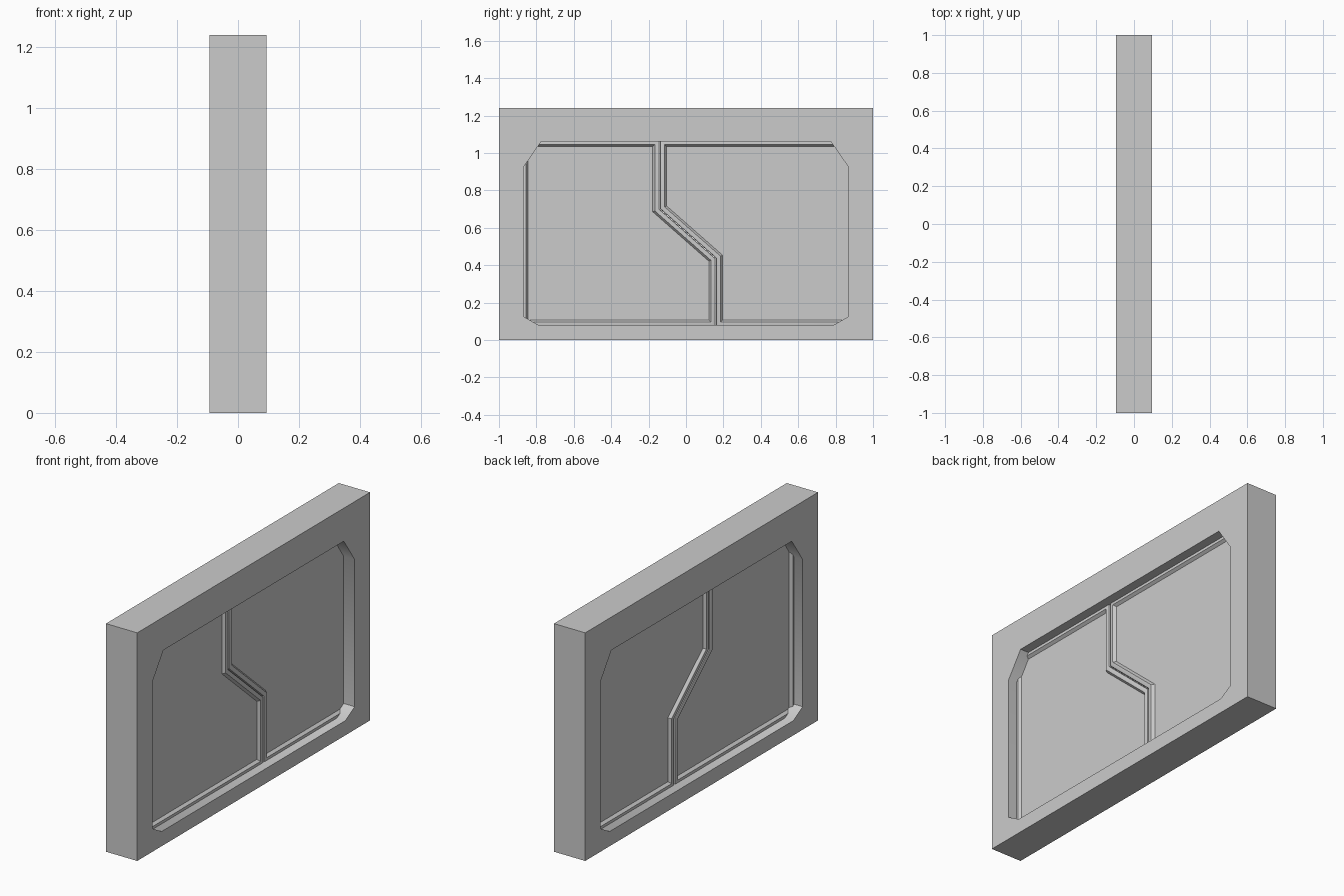
import bpy, bmesh, math

if "Cube" in bpy.data.objects:
    bpy.data.objects.remove(bpy.data.objects["Cube"])


def prism(name, pts, half):
    """Extrude a closed (y, z) outline symmetrically along x."""
    bm = bmesh.new()
    f = bm.faces.new([bm.verts.new((-half, y, z)) for y, z in pts])
    r = bmesh.ops.extrude_face_region(bm, geom=[f])
    vs = [e for e in r['geom'] if isinstance(e, bmesh.types.BMVert)]
    bmesh.ops.translate(bm, verts=vs, vec=(2 * half, 0, 0))
    bmesh.ops.recalc_face_normals(bm, faces=bm.faces)
    me = bpy.data.meshes.new(name)
    bm.to_mesh(me)
    bm.free()
    ob = bpy.data.objects.new(name, me)
    bpy.context.collection.objects.link(ob)
    return ob


def leaf(name, pts):
    """Door leaf with a raised, softened rim on both faces."""
    ob = prism(name, pts, 0.043)
    bm = bmesh.new()
    bm.from_mesh(ob.data)
    bm.faces.ensure_lookup_table()
    outer = [f for f in bm.faces if abs(f.normal.x) > 0.9]
    rim_edges = list({e for f in outer for e in f.edges})
    for f in outer:
        bmesh.ops.inset_region(bm, faces=[f], thickness=0.024, use_even_offset=True)
        bmesh.ops.inset_region(bm, faces=[f], thickness=0.011, depth=-0.015,
                               use_even_offset=True)
    bmesh.ops.bevel(bm, geom=rim_edges, offset=0.008, segments=2, profile=0.5,
                    affect='EDGES')
    bm.to_mesh(ob.data)
    bm.free()
    return ob


def smooth(ob):
    bpy.ops.object.select_all(action='DESELECT')
    ob.select_set(True)
    bpy.context.view_layer.objects.active = ob
    bpy.ops.object.shade_smooth_by_angle(angle=math.radians(35))


# Frame: solid slab with an eight-sided opening
frame = prism("door_frame", [(-1, 0), (1, 0), (1, 1.24), (-1, 1.24)], 0.094)
half_hole = [(0.79, 0.08), (0.868, 0.125), (0.868, 0.925), (0.775, 1.06)]
hole = prism("opening_cutter",
             half_hole + [(-y, z) for y, z in reversed(half_hole)], 0.2)
mod = frame.modifiers.new("opening", 'BOOLEAN')
mod.operation = 'DIFFERENCE'
mod.solver = 'EXACT'
mod.object = hole
bpy.context.view_layer.objects.active = frame
bpy.ops.object.modifier_apply(modifier=mod.name)
bpy.data.objects.remove(hole, do_unlink=True)

# Two sliding leaves meeting along a stepped seam
low, high = 0.071, 1.069
seam = [(0.159, low), (0.159, 0.437), (-0.141, 0.701), (-0.141, high)]
g = 0.002
left = leaf("left_leaf", [(-0.88, low)] + [(y - g, z) for y, z in seam]
            + [(-0.88, high)])
right = leaf("right_leaf", [(0.94, high)] + [(y + g, z) for y, z in reversed(seam)]
             + [(0.94, low)])

for ob in (frame, left, right):
    smooth(ob)
